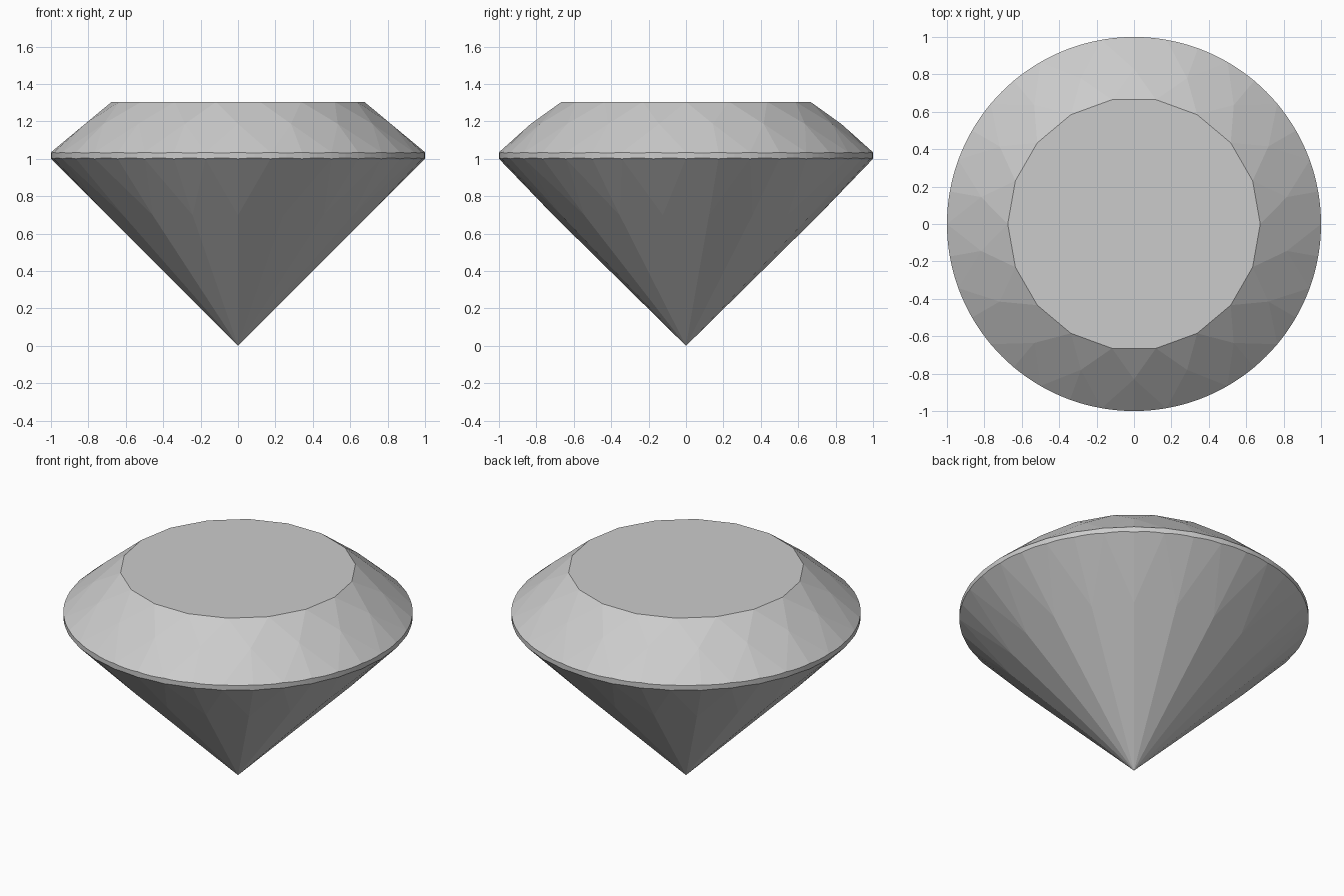
import bpy, bmesh
from math import cos, sin, pi, radians
from mathutils import Vector

if "Cube" in bpy.data.objects:
    bpy.data.objects.remove(bpy.data.objects["Cube"])

N = 18                      # symmetry of the cut
SUB = 4                     # girdle steps per half sector
STEP = 2 * pi / N
TABLE_R, TABLE_Z = 0.675, 1.305
GIRDLE_TOP, GIRDLE_LOW = 1.035, 1.0


def polar(r, a, z):
    return Vector((r * cos(a), r * sin(a), z))


def kite_height(r, r0, z0, r1, z1):
    # height that keeps a kite's side corner in the kite's plane
    return z0 + (z1 - z0) * (r * cos(STEP / 2) - r0) / (r1 - r0)


CROWN_R, PAV_R = 0.83, 0.71
CROWN_Z = kite_height(CROWN_R, TABLE_R, TABLE_Z, 1, GIRDLE_TOP)
PAV_Z = kite_height(PAV_R, 0, 0, 1, GIRDLE_LOW)


def girdle_arc(mid, a0, a1, z):
    # scalloped edge where a break facet's plane meets the round girdle
    p, q = polar(1, a0, z), polar(1, a1, z)
    n = (q - p).cross(mid - p)
    pts = []
    for k in range(SUB):
        v = polar(1, a0 + (a1 - a0) * k / SUB, z)
        v.z -= n.dot(v - p) / n.z
        pts.append(v)
    return pts


# Corner points: culet, table, crown and pavilion corners, girdle edges
points = [Vector((0, 0, 0))]
for i in range(N):
    a = i * STEP
    m = a + STEP / 2
    crown, pav = polar(CROWN_R, m, CROWN_Z), polar(PAV_R, m, PAV_Z)
    points += [polar(TABLE_R, a, TABLE_Z), crown, pav]
    for a0, a1 in ((a, m), (m, a + STEP)):
        points += girdle_arc(crown, a0, a1, GIRDLE_TOP)
        points += girdle_arc(pav, a0, a1, GIRDLE_LOW)

# The convex hull of the corners forms the facets
bm = bmesh.new()
for p in points:
    bm.verts.new(p)
bmesh.ops.convex_hull(bm, input=bm.verts[:])
bmesh.ops.dissolve_limit(bm, angle_limit=radians(0.3),
                         verts=bm.verts[:], edges=bm.edges[:])
bmesh.ops.recalc_face_normals(bm, faces=bm.faces[:])

mesh = bpy.data.meshes.new("cut_gemstone")
bm.to_mesh(mesh)
bm.free()
bpy.context.collection.objects.link(bpy.data.objects.new("cut_gemstone", mesh))
